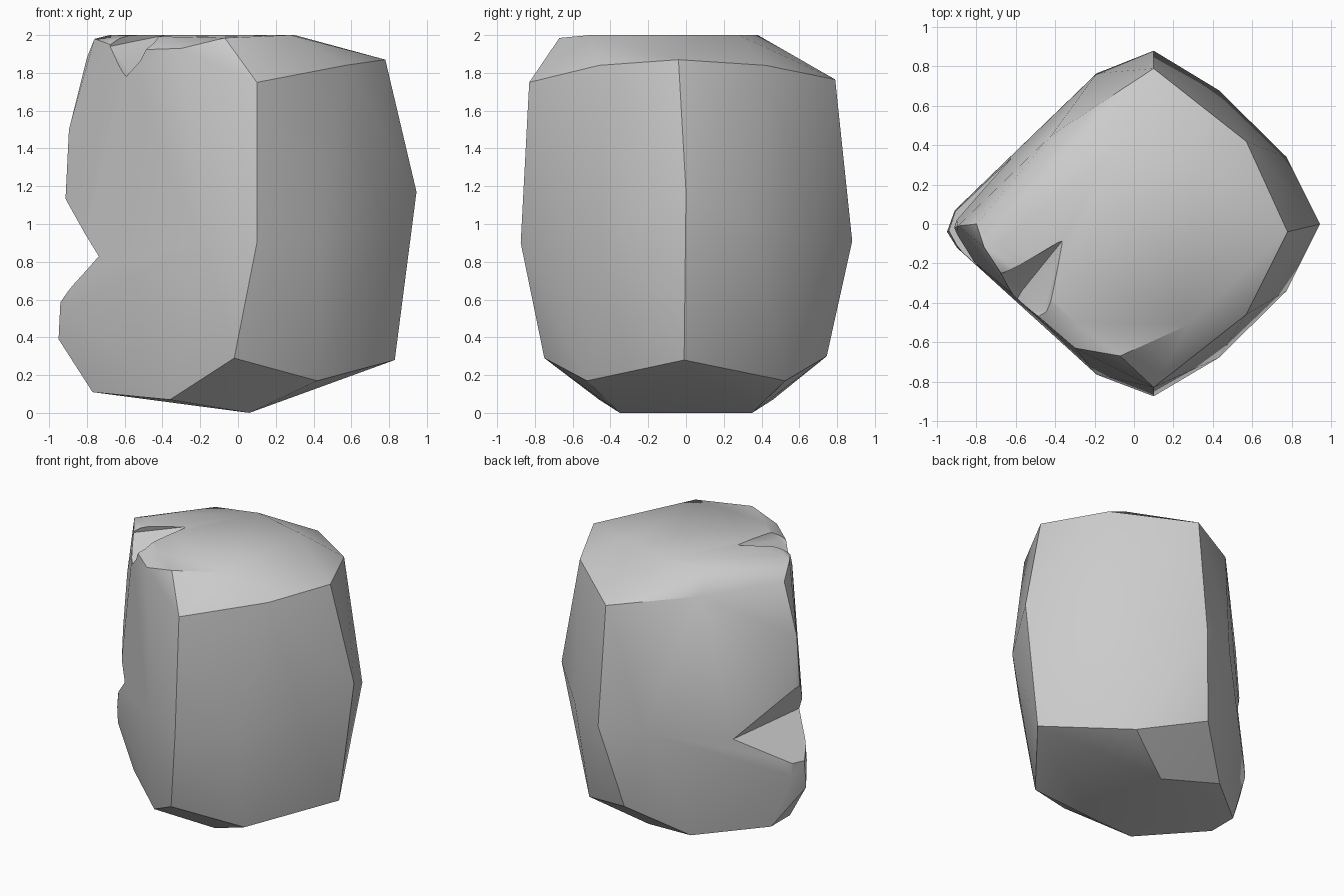
import bpy, bmesh
from mathutils import Vector

if "Cube" in bpy.data.objects:
    bpy.data.objects.remove(bpy.data.objects["Cube"])


def hull_object(name, points):
    """Convex faceted solid wrapped around a few corner points."""
    bm = bmesh.new()
    for p in points:
        bm.verts.new(p)
    res = bmesh.ops.convex_hull(bm, input=bm.verts[:])
    junk = [g for g in set(res["geom_interior"] + res["geom_unused"])
            if isinstance(g, bmesh.types.BMVert)]
    bmesh.ops.delete(bm, geom=junk, context='VERTS')
    bmesh.ops.recalc_face_normals(bm, faces=bm.faces[:])
    mesh = bpy.data.meshes.new(name)
    bm.to_mesh(mesh)
    bm.free()
    ob = bpy.data.objects.new(name, mesh)
    bpy.context.collection.objects.link(ob)
    return ob


def both(x, y, z):
    """Matching corners at the front and the back."""
    return [(x, -y, z), (x, y, z)]


# right, front, back and left vertical corner ridges
right = [(.78, -.04, 1.87), (.945, 0, 1.17), (.83, -.01, .28)]
front = [(.1, -.83, 1.75), (.1, -.875, .9), (-.02, -.75, .29)]
back = [(.1, .79, 1.765), (.1, .88, .91), (-.02, .745, .3)]
left = [(-.80, 0, 1.88), (-.895, -.01, 1.5), (-.89, 0, 1.17), (-.95, -.04, .39),
        (-.9, -.12, .55), (-.91, .07, .5)]
# gentle bulge of the four big sides
sides = both(.43, .68, .92) + both(.775, .34, 1.0) + both(-.19, .765, .9)
# chipped rim and flat top
rim = [(.57, -.46, 1.84), (.57, .42, 1.84), (-.42, .45, 1.84), (-.07, -.67, 1.985),
       (-.3, -.63, 1.93), (-.59, -.38, 1.92), (-.76, -.12, 1.98)]
top = [(.28, -.51, 2), (.3, .28, 2), (-.1, .38, 2), (-.4, .31, 1.99),
       (-.68, -.1, 2), (-.3, -.5, 1.99)]
# tapered underside
base = both(.06, .35, 0) + both(.42, .525, .17) + both(-.36, .46, .07) + both(-.77, .11, .11)

rock = hull_object("stone_block", right + front + back + left + sides + rim + top + base)

# chips: side cleft on the left ridge, small nick and shallow dish on the top rim
chips = [
    hull_object("left_cleft", [(-.75, -.03, .82), (-.62, .34, .80), (-.74, -.28, .83),
                               (-.97, 0, 1.22), (-.97, 0, .55), (-1.1, .1, 1.3), (-1.1, 0, .45),
                               (-.8, .45, .86), (-.95, -.35, .9)]),
    hull_object("top_nick", [(-.57, -.34, 1.80), (-.36, -.08, 2.005), (-.68, -.25, 1.94),
                             (-.45, -.42, 1.93), (-.66, -.5, 1.72), (-.75, -.4, 2.15),
                             (-.4, -.6, 2.15), (-.4, -.15, 2.15)]),
]
bpy.context.view_layer.objects.active = rock
rock.select_set(True)
for c in chips:
    c.hide_render = True
    m = rock.modifiers.new(c.name, 'BOOLEAN')
    m.operation, m.solver, m.object = 'DIFFERENCE', 'EXACT', c
    bpy.ops.object.modifier_apply(modifier=m.name)
for c in chips:
    bpy.data.objects.remove(c)

# soft shading inside each broad face, crisp ridges
bpy.ops.object.shade_smooth_by_angle(angle=0.52)
